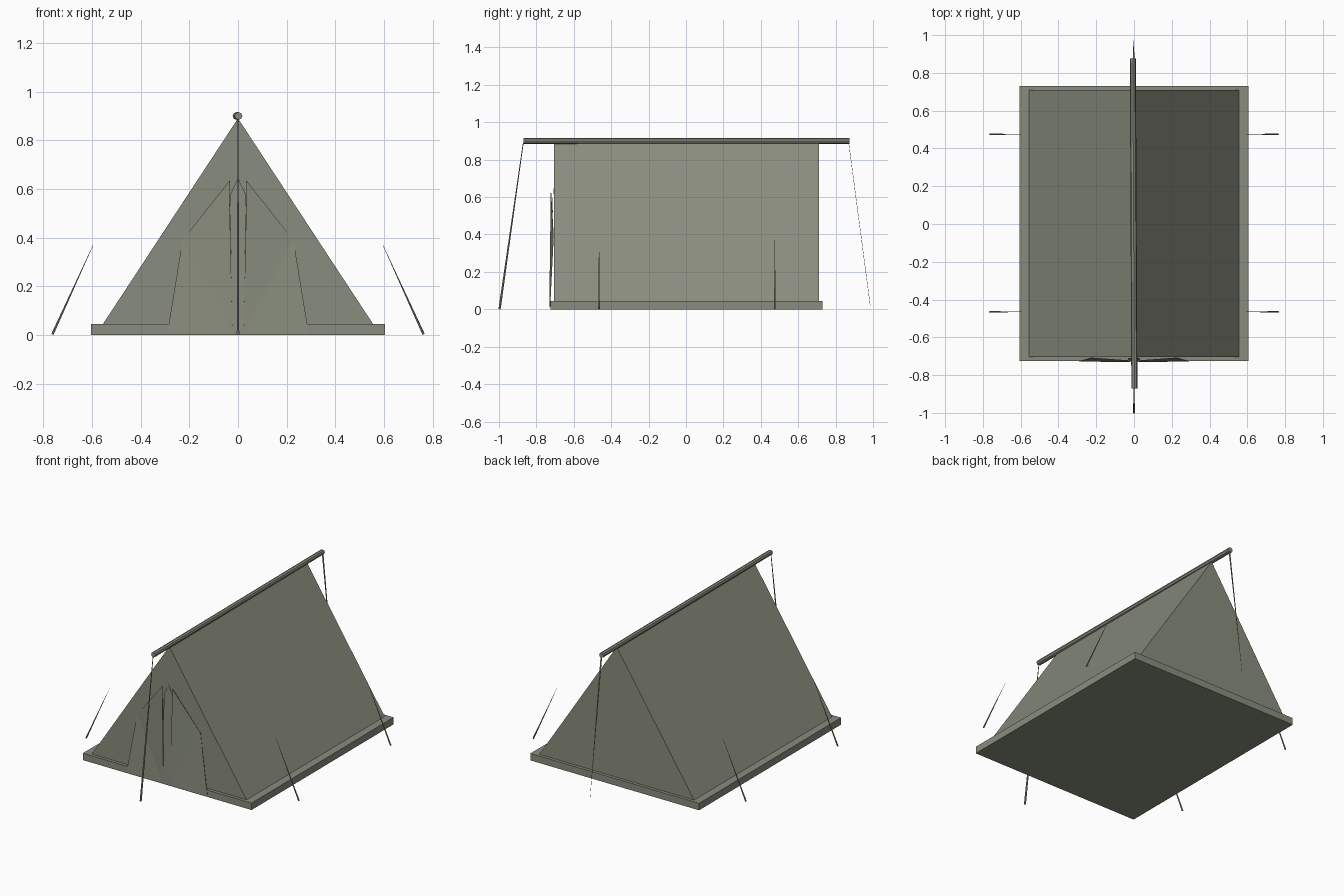
import bpy
import bmesh
from mathutils import Vector

old = bpy.data.objects.get("Cube")
if old:
    bpy.data.objects.remove(old, do_unlink=True)

# One canvas colour for the whole tent
canvas = bpy.data.materials.new("olive grey canvas")
canvas.use_nodes = True
colour = (0.25, 0.265, 0.205, 1)
canvas.diffuse_color = colour
canvas.node_tree.nodes["Principled BSDF"].inputs["Base Color"].default_value = colour


def finish(name, bm):
    bmesh.ops.recalc_face_normals(bm, faces=bm.faces[:])
    mesh = bpy.data.meshes.new(name)
    bm.to_mesh(mesh)
    bm.free()
    mesh.materials.append(canvas)
    obj = bpy.data.objects.new(name, mesh)
    bpy.context.collection.objects.link(obj)
    return obj


def prism(name, profile, y0, y1):
    """Extrude an (x, z) outline along y."""
    bm = bmesh.new()
    face = bm.faces.new([bm.verts.new((x, y0, z)) for x, z in profile])
    out = bmesh.ops.extrude_face_region(bm, geom=[face])
    verts = [v for v in out["geom"] if isinstance(v, bmesh.types.BMVert)]
    bmesh.ops.translate(bm, verts=verts, vec=(0, y1 - y0, 0))
    return finish(name, bm)


def rod(name, start, end, r1, r2, sides=6):
    """Tapered rod between two points."""
    start, end = Vector(start), Vector(end)
    axis = end - start
    bm = bmesh.new()
    bmesh.ops.create_cone(bm, cap_ends=True, segments=sides, radius1=r1,
                          radius2=r2, depth=axis.length)
    obj = finish(name, bm)
    obj.location = (start + end) / 2
    obj.rotation_mode = "QUATERNION"
    obj.rotation_quaternion = axis.to_track_quat("Z", "Y")
    return obj


def sheet(name, points, thickness=0.002):
    """Thin cloth panel through the given points."""
    bm = bmesh.new()
    bm.faces.new([bm.verts.new(p) for p in points])
    bmesh.ops.triangulate(bm, faces=bm.faces[:])
    obj = finish(name, bm)
    mod = obj.modifiers.new("cloth thickness", "SOLIDIFY")
    mod.thickness = thickness
    mod.offset = 0
    return obj


# Ground slab and tent body
prism("ground_slab", [(-.605, 0), (.605, 0), (.605, .045), (-.605, .045)], -.725, .73)
prism("tent_body", [(-.555, .045), (.555, .045), (0, .89)], -.705, .71)

# Ridge pole
rod("ridge_pole", (.002, -.87, .9), (-.006, .875, .9), .016, .016, 8)

# Door: centre strip and two flaps standing just off the front wall
sheet("door_centre", [(-.025, -.727, .01), (.025, -.727, .01),
                      (.033, -.712, .575), (0, -.71, .645), (-.033, -.712, .575)])
for side, s in (("left", 1), ("right", -1)):
    sheet(side + "_door_flap", [(s * .29, -.727, .01), (s * .228, -.708, .39),
                                (s * .036, -.722, .632), (s * .023, -.73, .01)])

# Guy ropes: tapered at each end and along both sides
rod("front_guy_rope", (0, -.997, 0), (0, -.87, .89), .006, .002)
sheet("back_guy_rope", [(-.007, .87, .89), (.003, .87, .89), (-.002, .985, .02)])
for side, s in (("left", 1), ("right", -1)):
    for end, y in (("front", -.465), ("back", .475)):
        rod(f"{side}_{end}_guy_rope", (s * .763, y, .002), (s * .595, y, .37), .005, .0006)
